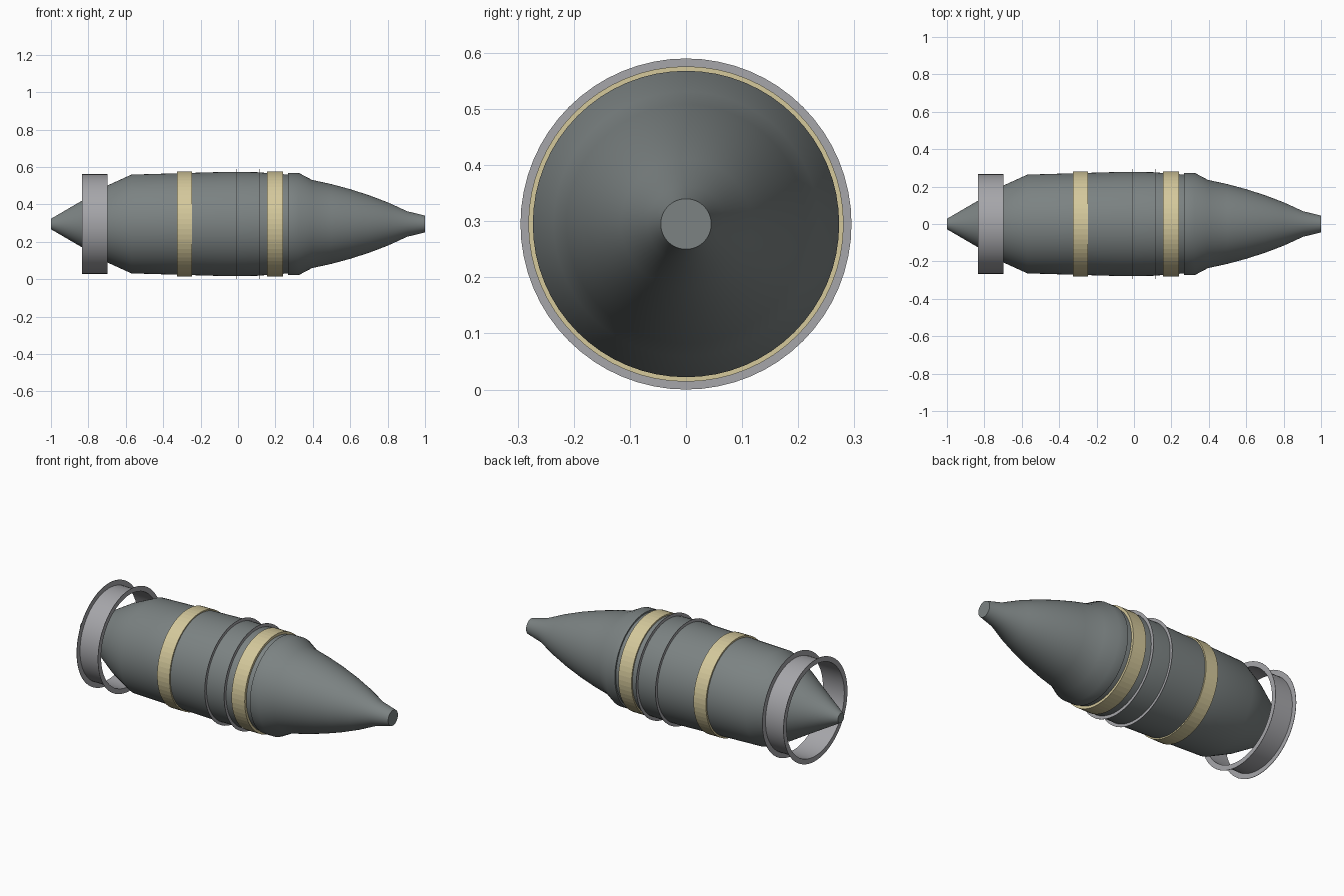
import bpy, bmesh, math

if "Cube" in bpy.data.objects:
    bpy.data.objects.remove(bpy.data.objects["Cube"])

AXIS_Z = 0.295
SEG = 64


def material(name, rgb):
    m = bpy.data.materials.new(name)
    m.diffuse_color = (*rgb, 1.0)
    m.use_nodes = True
    m.node_tree.nodes["Principled BSDF"].inputs["Base Color"].default_value = m.diffuse_color
    return m


body_grey = material("body grey", (0.20, 0.225, 0.225))
band_yellow = material("band yellow", (0.66, 0.58, 0.33))
steel = material("light steel", (0.38, 0.38, 0.40))


def lathe(name, profile, mat, smooth=True, caps=False, closed=False):
    """Spin (x, radius) points, listed tail to nose, around the long axis."""
    bm = bmesh.new()
    rings = []
    for x, r in profile:
        rings.append([bm.verts.new((x, r * math.cos(2 * math.pi * i / SEG),
                                    AXIS_Z + r * math.sin(2 * math.pi * i / SEG)))
                      for i in range(SEG)])
    pairs = list(zip(rings, rings[1:]))
    if closed:
        pairs.append((rings[-1], rings[0]))
    for a, b in pairs:
        for i in range(SEG):
            j = (i + 1) % SEG
            bm.faces.new((a[i], a[j], b[j], b[i])).normal_flip()
    if caps:
        bm.faces.new(rings[0][::-1])
        bm.faces.new(rings[-1])
    bm.normal_update()
    # make the outside face away from the axis
    if caps or closed:
        bmesh.ops.recalc_face_normals(bm, faces=bm.faces[:])
    else:
        tot = sum(f.normal.y * f.calc_center_median().y * f.calc_area() for f in bm.faces)
        if tot < 0:
            bmesh.ops.reverse_faces(bm, faces=bm.faces[:])
    me = bpy.data.meshes.new(name)
    bm.to_mesh(me)
    bm.free()
    me.materials.append(mat)
    ob = bpy.data.objects.new(name, me)
    bpy.context.collection.objects.link(ob)
    if smooth:
        bpy.ops.object.select_all(action='DESELECT')
        ob.select_set(True)
        bpy.context.view_layer.objects.active = ob
        bpy.ops.object.shade_smooth_by_angle(angle=math.radians(30))
    return ob


# Main casing with the tapered tail cone
lathe("casing", [(-1.0, 0.028), (-0.83, 0.127), (-0.70, 0.205), (-0.57, 0.264),
                 (-0.30, 0.272), (-0.05, 0.279), (0.10, 0.277), (0.27, 0.264)],
      body_grey, caps=True)

# Nose fairing with its base collar and blunt fuze tip
lathe("nose", [(0.268, 0.273), (0.325, 0.273), (0.395, 0.236), (0.50, 0.213),
               (0.60, 0.186), (0.70, 0.154), (0.80, 0.116), (0.905, 0.068),
               (1.0, 0.045)], body_grey, caps=True)

# Painted raised bands
for name, x0, x1 in (("rear_band", -0.325, -0.245), ("front_band", 0.155, 0.24)):
    lathe(name, [(x0, 0.262), (x0, 0.281), (x1, 0.281), (x1, 0.262)],
          band_yellow, smooth=False, closed=True)

# Thin flat hoops around the middle of the casing
for name, x in (("rear_hoop", -0.01), ("front_hoop", 0.115)):
    lathe(name, [(x, 0.277), (x, 0.295), (x + 0.002, 0.295), (x + 0.002, 0.277)],
          steel, closed=True)

# Tail ring: open sleeve with a flat flange at each end
lathe("tail_ring", [(-0.835, 0.266), (-0.697, 0.266)], steel)
for name, x in (("tail_flange_rear", -0.835), ("tail_flange_front", -0.699)):
    lathe(name, [(x, 0.266), (x, 0.295), (x + 0.002, 0.295), (x + 0.002, 0.266)],
          steel, closed=True)
